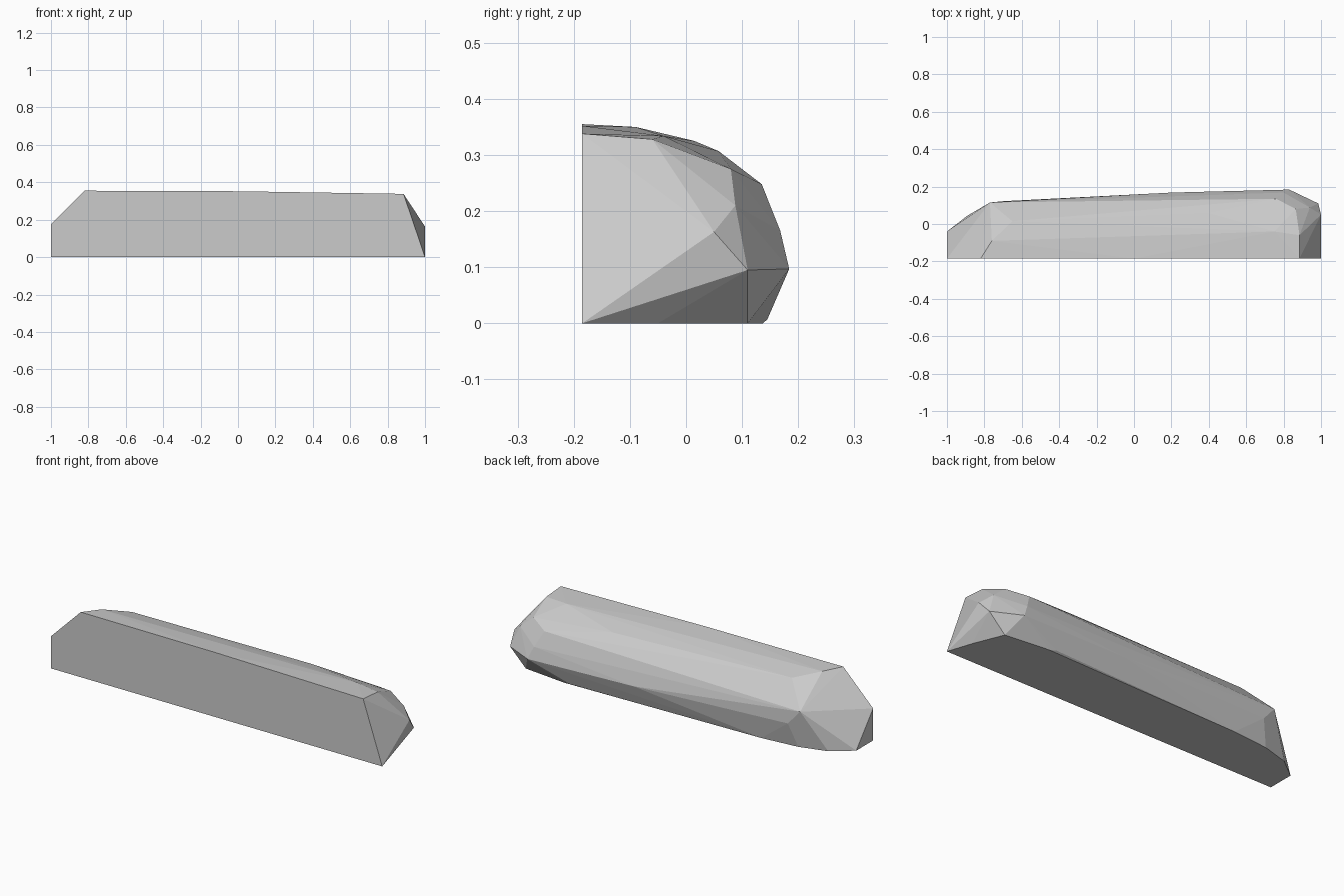
import bpy
import bmesh

if "Cube" in bpy.data.objects:
    bpy.data.objects.remove(bpy.data.objects["Cube"])

# Flat cut faces: front (y = -0.185) and underside (z = 0)
Y0 = -0.185
front_profile = [(-1, 0), (-1, 0.175), (-0.82, 0.355), (0.0, 0.352),
                 (0.885, 0.338), (1, 0)]
base_outline = [(-1, -0.04), (-0.89, 0.045), (-0.74, 0.088), (-0.53, 0.108),
                (0.64, 0.137), (0.89, 0.11), (0.955, -0.05)]

# Rounded back and chamfered ends
left_shoulder = [(-0.76, -0.09, 0.35), (-0.65, 0.015, 0.325),
                 (-0.77, 0.115, 0.21), (-0.70, 0.122, 0.13)]
back = [(0.2, 0.168, 0.11), (0.4, 0.058, 0.307), (0.6, 0.145, 0.007)]
right_shoulder = [(0.75, -0.04, 0.334), (0.885, -0.06, 0.328),
                  (0.865, 0.08, 0.275), (0.76, 0.135, 0.248),
                  (0.80, 0.168, 0.165), (0.83, 0.184, 0.097)]
right_tip = [(0.94, 0.088, 0.21), (1, 0.05, 0.163), (0.985, 0.11, 0.095)]

points = [(x, Y0, z) for x, z in front_profile]
points += [(x, y, 0) for x, y in base_outline]
points += left_shoulder + back + right_shoulder + right_tip

# Wrap the faceted stone block around its corners
bm = bmesh.new()
for p in points:
    bm.verts.new(p)
hull = bmesh.ops.convex_hull(bm, input=bm.verts[:])
loose = {g for g in hull["geom_interior"] + hull["geom_unused"]
         if isinstance(g, bmesh.types.BMVert)}
bmesh.ops.delete(bm, geom=list(loose), context='VERTS')
bmesh.ops.dissolve_limit(bm, angle_limit=0.01, verts=bm.verts[:], edges=bm.edges[:])
bmesh.ops.recalc_face_normals(bm, faces=bm.faces[:])

mesh = bpy.data.meshes.new("stone_block")
bm.to_mesh(mesh)
bm.free()

grey = bpy.data.materials.new("stone grey")
grey.diffuse_color = (0.6, 0.6, 0.6, 1)
grey.use_nodes = True
grey.node_tree.nodes["Principled BSDF"].inputs["Base Color"].default_value = grey.diffuse_color
mesh.materials.append(grey)
block = bpy.data.objects.new("stone_block", mesh)
bpy.context.collection.objects.link(block)
